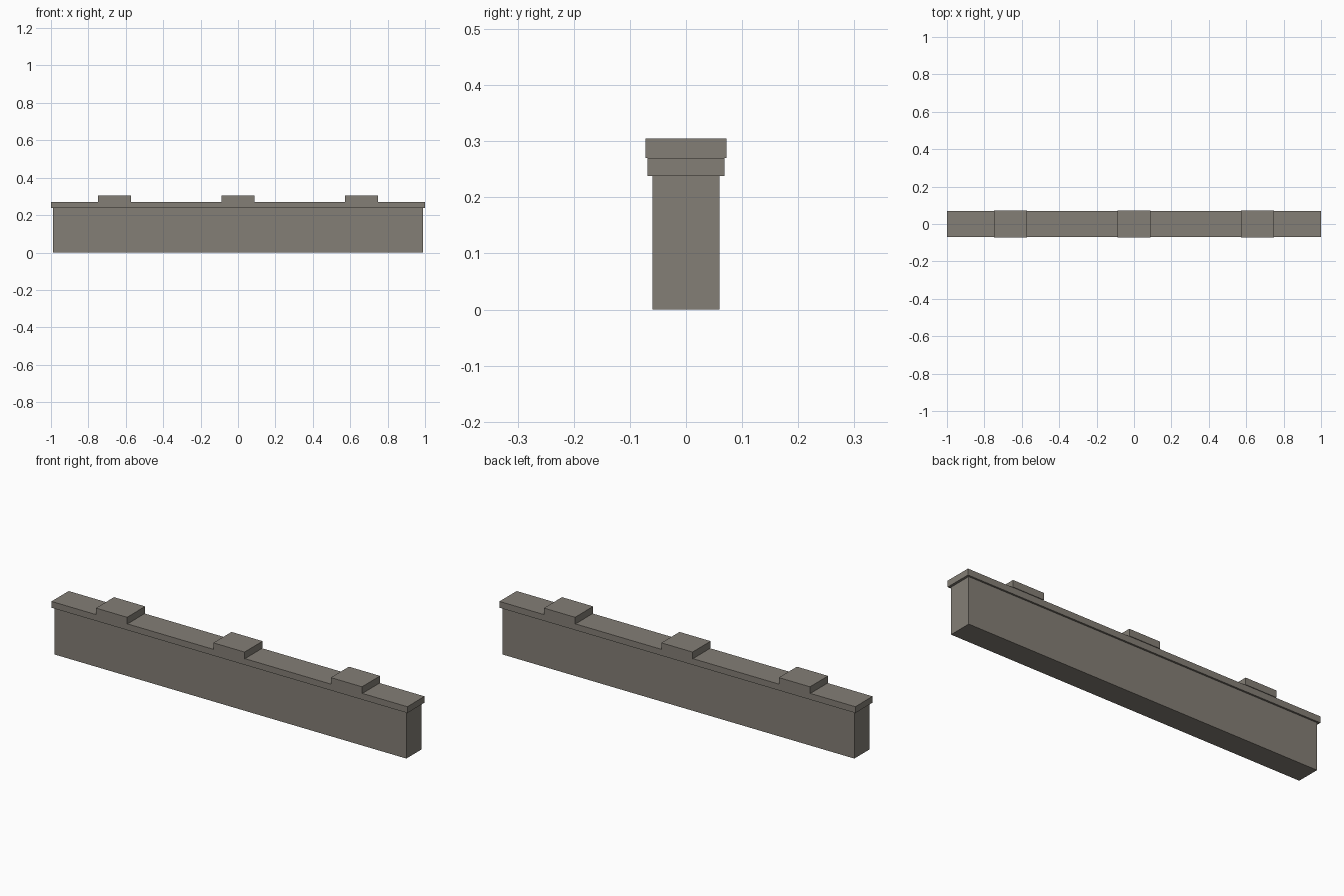
import bpy

# Remove the default cube only
old = bpy.data.objects.get("Cube")
if old:
    bpy.data.objects.remove(old, do_unlink=True)

# Single stone colour
stone = bpy.data.materials.new("warm_grey_stone")
stone.use_nodes = True
colour = (0.23, 0.21, 0.18, 1.0)
stone.diffuse_color = colour
bsdf = next(n for n in stone.node_tree.nodes if n.type == 'BSDF_PRINCIPLED')
bsdf.inputs["Base Color"].default_value = colour


def block(name, x, width, depth, bottom, top):
    """Flat-sided block centred on y = 0."""
    bpy.ops.mesh.primitive_cube_add(size=1, location=(x, 0, (bottom + top) / 2))
    obj = bpy.context.object
    obj.name = name
    obj.scale = (width, depth, top - bottom)
    bpy.ops.object.transform_apply(location=False, rotation=False, scale=True)
    obj.data.materials.append(stone)
    return obj


WALL_TOP, COPING_TOP, MERLON_TOP = 0.238, 0.27, 0.305

# Wall body and overhanging coping
block("wall_body", 0, 1.976, 0.12, 0, WALL_TOP)
block("coping", 0, 2.0, 0.138, WALL_TOP, COPING_TOP)

# Three raised blocks evenly spaced along the coping
for side, label in ((-1, "right"), (0, "middle"), (1, "left")):
    block(f"{label}_merlon", side * 0.66, 0.175, 0.145, COPING_TOP, MERLON_TOP)
